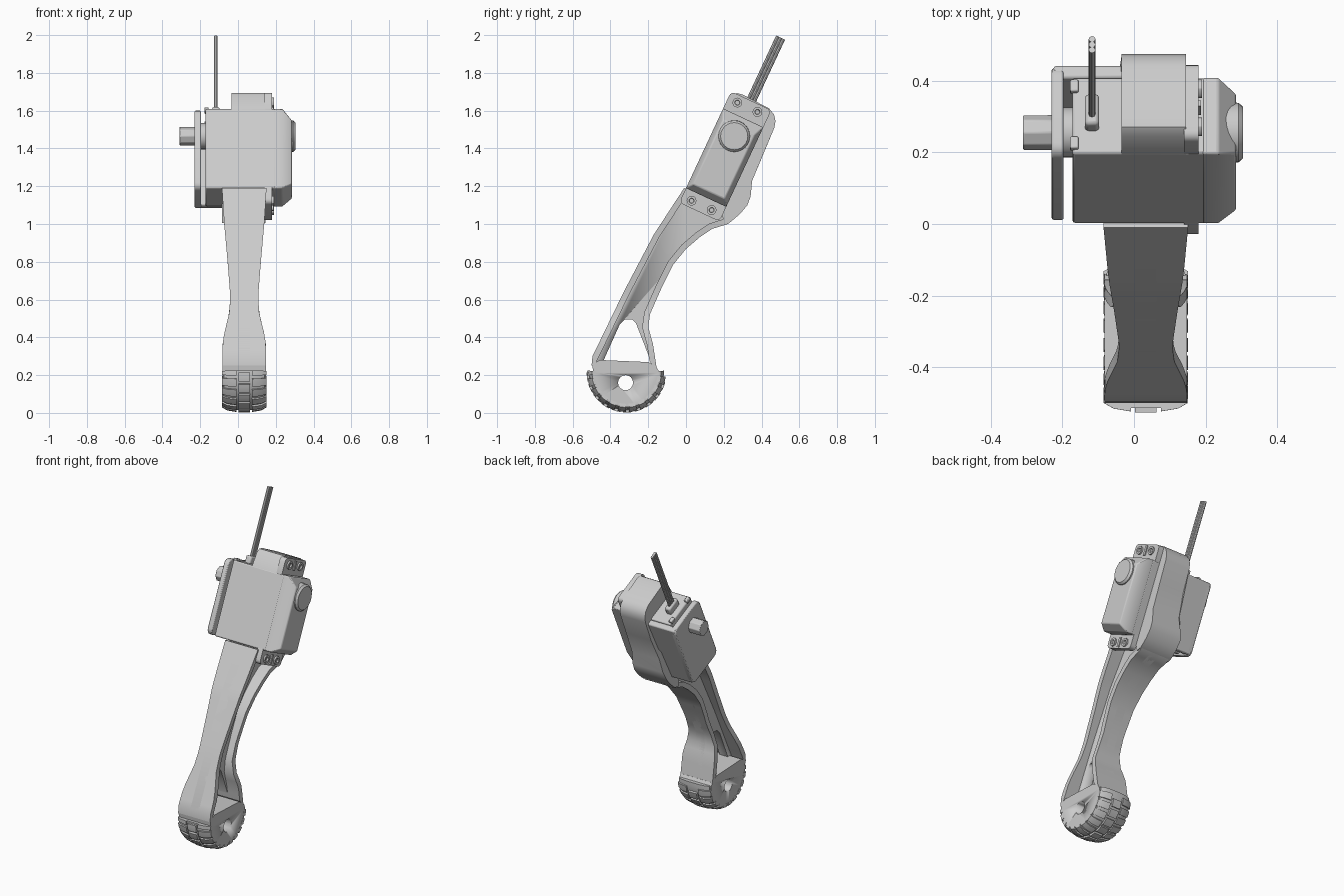
import bpy, bmesh, math
from mathutils import Vector

if "Cube" in bpy.data.objects:
    bpy.data.objects.remove(bpy.data.objects["Cube"])

grey = bpy.data.materials.new("plain grey")
grey.use_nodes = True
grey.diffuse_color = (0.6, 0.6, 0.6, 1)
grey.node_tree.nodes["Principled BSDF"].inputs["Base Color"].default_value = (0.6, 0.6, 0.6, 1)

MID = 0.033                      # centre of the leg across x
LEAN = math.radians(65)          # lean of the servo
U = Vector((0, math.cos(LEAN), math.sin(LEAN)))
V = Vector((0, math.sin(LEAN), -math.cos(LEAN)))
FOOT = (-0.315, 0.213)


def st(s, t):
    """Servo coordinates (along, across) to (y, z)."""
    p = Vector((0, 0, 1.19)) + U * s + V * t
    return (p.y, p.z)


def finish(name, bm, bevel=0, segments=2, angle=30):
    bmesh.ops.recalc_face_normals(bm, faces=bm.faces)
    mesh = bpy.data.meshes.new(name)
    bm.to_mesh(mesh)
    bm.free()
    mesh.materials.append(grey)
    ob = bpy.data.objects.new(name, mesh)
    bpy.context.collection.objects.link(ob)
    if bevel:
        m = ob.modifiers.new("bevel", "BEVEL")
        m.width, m.segments = bevel, segments
    bpy.ops.object.select_all(action="DESELECT")
    ob.select_set(True)
    bpy.context.view_layer.objects.active = ob
    bpy.ops.object.shade_smooth_by_angle(angle=math.radians(angle))
    return ob


def loft(name, sections, **kw):
    """Skin a list of (x or x-function, outline) sections."""
    bm = bmesh.new()
    rings = [[bm.verts.new((x(z) if callable(x) else x, y, z)) for y, z in pts]
             for x, pts in sections]
    n = len(rings[0])
    for a, b in zip(rings, rings[1:]):
        for i in range(n):
            j = (i + 1) % n
            bm.faces.new((a[i], a[j], b[j], b[i]))
    bm.faces.new(rings[0])
    bm.faces.new(rings[-1])
    return finish(name, bm, **kw)


def prism(name, pts, x0, x1, **kw):
    return loft(name, [(x0, pts), (x1, pts)], **kw)


def box(s0, s1, t0, t1, cut=0):
    """Servo-aligned rectangle, with optional rounded corners."""
    if not cut:
        return [st(s0, t0), st(s1, t0), st(s1, t1), st(s0, t1)]
    pts = []
    for k, (s, t) in enumerate([(s1 - cut, t1 - cut), (s0 + cut, t1 - cut),
                                (s0 + cut, t0 + cut), (s1 - cut, t0 + cut)]):
        for i in range(5):
            a = math.pi / 2 * (k + i / 4)
            pts.append(st(s + cut * math.cos(a), t + cut * math.sin(a)))
    return pts


def circle(c, r, n=24, a0=0, a1=2 * math.pi, closed=True):
    m = n if closed else n - 1
    return [(c[0] + r * math.cos(a0 + (a1 - a0) * i / m),
             c[1] + r * math.sin(a0 + (a1 - a0) * i / m)) for i in range(n)]


def cut(ob, cutter):
    cutter.hide_render = True
    cutter.hide_set(True)
    cutter.display_type = "WIRE"
    m = ob.modifiers.new("cut", "BOOLEAN")
    m.operation, m.object, m.solver = "DIFFERENCE", cutter, "EXACT"


def half_width(z):
    """Half width of the leg at each height."""
    keys = [(0.36, 0.115), (0.42, 0.106), (0.53, 0.079), (0.62, 0.074),
            (0.8, 0.088), (1.0, 0.106), (1.19, 0.118)]
    if z <= keys[0][0]:
        return keys[0][1]
    for (a, wa), (b, wb) in zip(keys, keys[1:]):
        if z <= b:
            return wa + (wb - wa) * (z - a) / (b - a)
    return keys[-1][1]


# Leg: wide rim round a thin web
leg = [(-0.5, 0.25), (-0.495, 0.3), (-0.33, 0.64), (-0.17, 0.945), (-0.01, 1.19),
       st(0, 0.28), (0.286, 1.053), (0.222, 1.0), (0.138, 0.974), (0.074, 0.931),
       (0, 0.868), (-0.069, 0.783), (-0.127, 0.667), (-0.19, 0.524), (-0.2, 0.455),
       (-0.175, 0.365), (-0.155, 0.235)]
fine = []
for a, b in zip(leg, leg[1:] + leg[:1]):
    n = max(1, int(math.dist(a, b) / 0.04))
    fine += [(a[0] + (b[0] - a[0]) * i / n, a[1] + (b[1] - a[1]) * i / n) for i in range(n)]
bm = bmesh.new()
rows = []
for i, (y, z) in enumerate(fine):
    p, q = fine[i - 1], fine[(i + 1) % len(fine)]
    d = Vector((q[0] - p[0], q[1] - p[1])).normalized()
    iy, iz = y + d.y * 0.032, z - d.x * 0.032
    w, wi = half_width(z), half_width(iz)
    rows.append([bm.verts.new(c) for c in ((MID - w, y, z), (MID + w, y, z),
                                           (MID + wi, iy, iz), (MID - wi, iy, iz))])
for a, b in zip(rows, rows[1:] + rows[:1]):
    for k in range(4):
        bm.faces.new((a[k], a[(k + 1) % 4], b[(k + 1) % 4], b[k]))
finish("leg_rim", bm)

web = prism("leg_web", [(y, z) for y, z in leg], MID - 0.03, MID + 0.03)
window = [(-0.44, 0.27), (-0.35, 0.47), (-0.325, 0.495), (-0.285, 0.495), (-0.265, 0.475),
          (-0.185, 0.27), (-0.19, 0.2), (-0.43, 0.2)]
cut(web, prism("window_cutter", window, MID - 0.2, MID + 0.2))

# Foot hub with a through hole
hub_pts = circle(FOOT, 0.176, 25, math.pi, 2 * math.pi, False) + [(-0.155, 0.24), (-0.497, 0.262)]
hub = prism("foot_hub", hub_pts, MID - 0.115, MID + 0.115)
cut(hub, prism("hole_cutter", circle((-0.32, 0.16), 0.04, 16), MID - 0.2, MID + 0.2))


# Tyre: half ring with rounded shoulders and raised tread blocks
def arc_solid(bm, section, a0, a1, steps):
    rings = []
    for i in range(steps + 1):
        a = math.radians(a0 + (a1 - a0) * i / steps)
        rings.append([bm.verts.new((MID + x, FOOT[0] + r * math.cos(a), FOOT[1] + r * math.sin(a)))
                      for x, r in section])
    n = len(section)
    for a, b in zip(rings, rings[1:]):
        for k in range(n):
            bm.faces.new((a[k], a[(k + 1) % n], b[(k + 1) % n], b[k]))
    bm.faces.new(rings[0])
    bm.faces.new(rings[-1])


bm = bmesh.new()
half = [(0.112, 0.168), (0.108, 0.182), (0.085, 0.192), (0.045, 0.198)]
arc_solid(bm, half + [(-x, r) for x, r in reversed(half)], 177, 363, 28)
finish("tyre", bm)
bm = bmesh.new()
for i in range(11):
    a = 178 + i * 17
    if i < 10:
        arc_solid(bm, [(-0.03, 0.19), (0.03, 0.19), (0.03, 0.211), (-0.03, 0.211)], a + 2, a + 15, 3)
    for sx in (-1, 1):
        block = [(0.042, 0.185), (0.116, 0.165), (0.118, 0.184), (0.09, 0.2), (0.042, 0.208)]
        arc_solid(bm, [(sx * x, r) for x, r in block], max(a - 6, 177), min(a + 6, 363), 2)
finish("tyre_tread", bm)

# Shell that carries the leg up behind and over the servo
shell = [(0.2, 1.005), (0.235, 1.01), (0.286, 1.053), (0.325, 1.1), (0.342, 1.145), (0.35, 1.228),
         (0.41, 1.372), (0.468, 1.51), (0.474, 1.545), (0.466, 1.58), (0.44, 1.612),
         (0.3, 1.685), (0.27, 1.693), (0.245, 1.68), st(0.46, 0.0), st(0.44, 0.2), st(0, 0.2)]
prism("rear_shell", shell,
      lambda z: -0.035 - 0.05 * min(1, max(0, (1.3 - z) / 0.2)), 0.145, angle=40)

# Servo body with a tapered end cap
prism("servo_body", box(0, 0.465, 0, 0.235), -0.172, 0.2, bevel=0.008)
loft("servo_cap", [(0.19, box(0, 0.465, 0, 0.235)), (0.235, box(0, 0.465, 0, 0.235)),
                   (0.285, box(0.035, 0.41, 0.025, 0.21))], bevel=0.006)
AXIS = st(0.357, 0.115)
loft("cap_boss", [(0.24, circle(AXIS, 0.085)), (0.292, circle(AXIS, 0.083)),
                  (0.304, circle(AXIS, 0.072))])

# Mounting tabs and their screws
for end, s0, s1, sc in (("lower", -0.085, 0.03, -0.048), ("upper", 0.44, 0.565, 0.525)):
    prism(end + "_tab", box(s0, s1, 0.0, 0.235, 0.025), 0.14, 0.18)
    for side, t in (("front", 0.055), ("back", 0.172)):
        c = st(sc, t)
        ring = [(0.15, circle(c, 0.026, 12)), (0.19, circle(c, 0.026, 12)),
                (0.19, circle(c, 0.014, 12)), (0.181, circle(c, 0.012, 12))]
        loft(f"{end}_{side}_screw", ring)
    prism(end + "_rib", box(sc - 0.03, sc + 0.03, 0.105, 0.122), 0.17, 0.187)

# Bracket on the left: side plate, back wall, horn and output shaft
prism("side_plate", box(0, 0.465, 0.0, 0.275, 0.035), -0.23, -0.196, bevel=0.006)
prism("bracket_back", box(0.01, 0.46, 0.235, 0.275), -0.225, 0.0, bevel=0.008)
prism("servo_horn", circle(AXIS, 0.07), -0.2, -0.165)
prism("output_shaft", circle(AXIS, 0.049, 8), -0.31, -0.22, bevel=0.004)

# Small case screws on the servo top
for side, t in (("front", 0.03), ("back", 0.205)):
    prism(side + "_case_screw", box(0.455, 0.478, t - 0.018, t + 0.018), -0.178, -0.155, bevel=0.004)

# Cable with three wires and its grommet
prism("cable_grommet", box(0.45, 0.51, 0.07, 0.165), -0.137, -0.097, bevel=0.01)
for i in (-1, 0, 1):
    bm = bmesh.new()
    rings = [[bm.verts.new(Vector((-0.117 + 0.0095 * math.cos(k * math.pi / 4), 0, 1.19)) + U * s
              + V * (0.117 + i * 0.0165 + 0.0095 * math.sin(k * math.pi / 4)))
              for k in range(8)] for s in (0.48, 0.934)]
    for k in range(8):
        bm.faces.new((rings[0][k], rings[0][(k + 1) % 8], rings[1][(k + 1) % 8], rings[1][k]))
    bm.faces.new(rings[0])
    bm.faces.new(rings[1])
    finish(f"wire_{i + 2}", bm)
